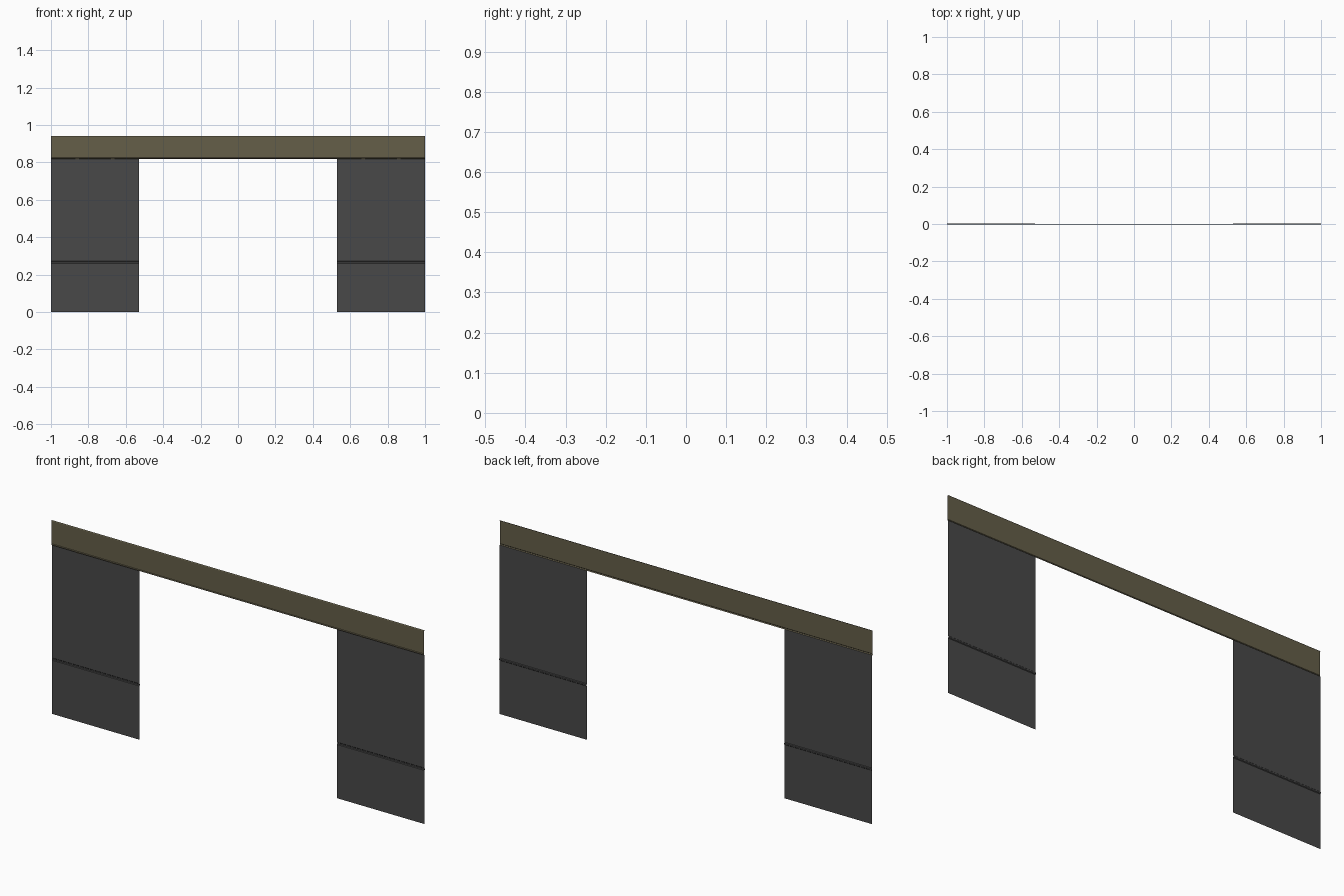
import bpy, math

if "Cube" in bpy.data.objects:
    bpy.data.objects.remove(bpy.data.objects["Cube"])


def material(name, rgb):
    m = bpy.data.materials.new(name)
    m.diffuse_color = (*rgb, 1)
    m.use_nodes = True
    m.node_tree.nodes["Principled BSDF"].inputs["Base Color"].default_value = m.diffuse_color
    return m


GREY = material("dark grey", (0.066, 0.066, 0.066))
TAN = material("olive tan", (0.128, 0.112, 0.066))


def mesh_object(name, verts, faces, mat):
    me = bpy.data.meshes.new(name)
    me.from_pydata(verts, [], faces)
    me.materials.append(mat)
    ob = bpy.data.objects.new(name, me)
    bpy.context.collection.objects.link(ob)
    return ob


def sheet(name, x0, x1, profile, mat):
    """Open sheet: a (y, z) profile, listed upward, swept along x."""
    verts = [(x, y, z) for y, z in profile for x in (x0, x1)]
    faces = [(2 * i, 2 * i + 1, 2 * i + 3, 2 * i + 2)
             for i in range(len(profile) - 1)]
    return mesh_object(name, verts, faces, mat)


def tab(name, x):
    """Small rounded drip hanging from the beam's lower lip."""
    n = 6
    arc = [math.pi * i / n for i in range(n + 1)]
    verts = [(x - 0.011 * math.cos(a), -0.004 + 0.005 * math.sin(a),
              0.823 - 0.009 * math.sin(a)) for a in arc]
    return mesh_object(name, verts, [tuple(range(n + 1))], TAN)


# Side panels, each with a shallow horizontal seam
for side, x0, x1 in (("left", -1.0, -0.53), ("right", 0.53, 1.0)):
    sheet(side + "_panel", x0, x1,
          [(0.001, 0.0), (0.001, 0.26), (0.004, 0.263),
           (0.004, 0.269), (0.001, 0.272), (0.001, 0.82)], GREY)

# Long beam with a narrow lip at the top and bottom
sheet("beam", -1.0, 1.0,
      [(0.0, 0.819), (-0.004, 0.823), (-0.001, 0.826),
       (-0.001, 0.936), (0.001, 0.94)], TAN)

# Drips along the lower lip
for i, x in enumerate((-0.86, -0.67, 0.67, 0.86)):
    tab(f"lip_tab_{i + 1}", x)
